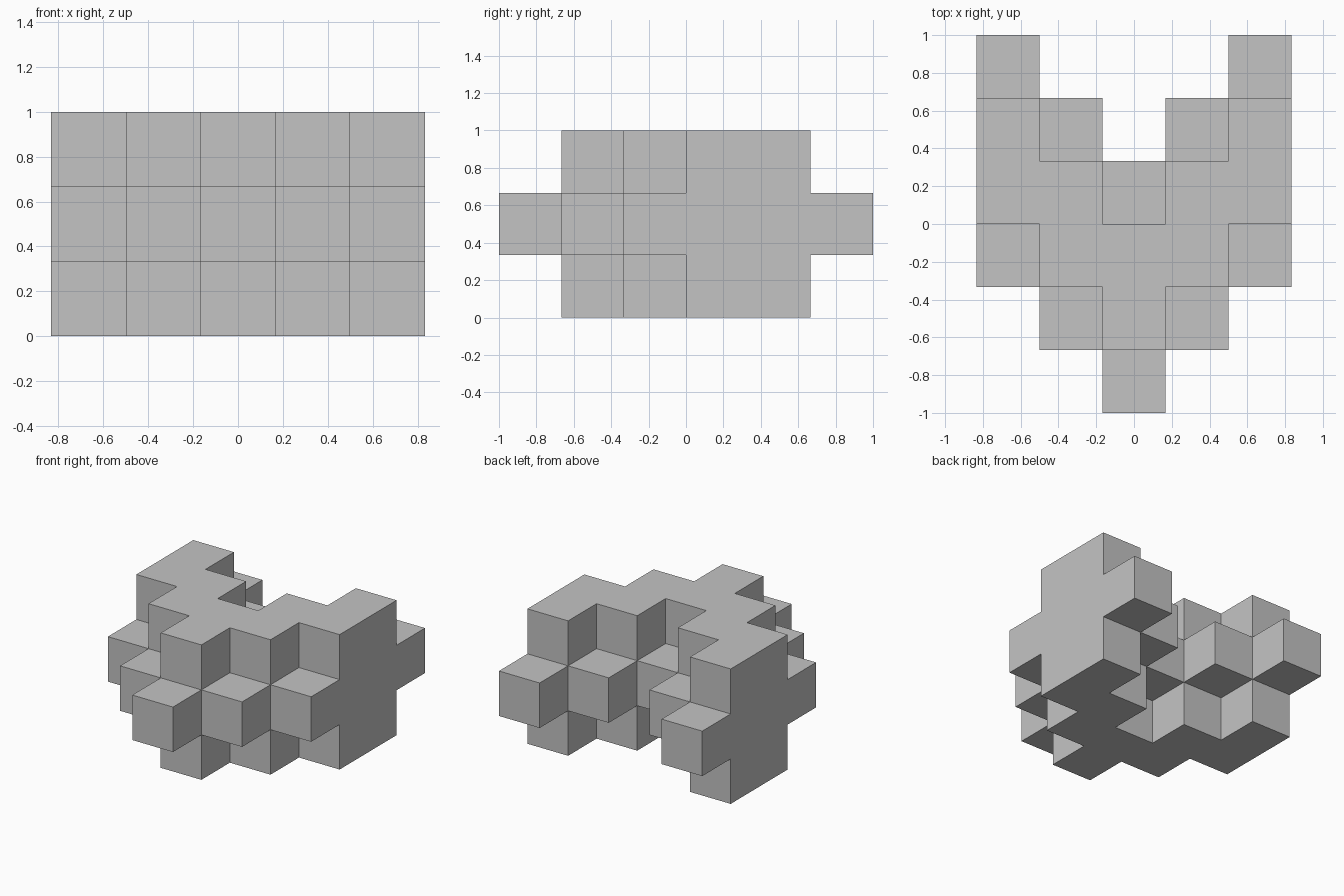
import bpy, bmesh
from mathutils import Vector

if "Cube" in bpy.data.objects:
    bpy.data.objects.remove(bpy.data.objects["Cube"])

U = 1 / 3  # edge length of one cube

# Stepped chevron: each column steps back by one cube per step away from the centre.
# The middle layer is four cubes deep, the top and bottom layers two.
cells = set()
for x in range(-2, 3):
    for z, start, depth in ((0, -2, 2), (1, -3, 4), (2, -2, 2)):
        for y in range(start + abs(x), start + abs(x) + depth):
            cells.add((x, y, z))

# Outer skin: only cube faces without a neighbour
bm = bmesh.new()
for cell in cells:
    centre = Vector((cell[0], cell[1] + 0.5, cell[2] + 0.5))
    for axis in range(3):
        for sign in (-1, 1):
            neighbour = list(cell)
            neighbour[axis] += sign
            if tuple(neighbour) in cells:
                continue
            corners = []
            for a, b in ((-1, -1), (1, -1), (1, 1), (-1, 1)):
                p = centre.copy()
                p[axis] += sign * 0.5
                p[(axis + 1) % 3] += a * 0.5
                p[(axis + 2) % 3] += b * 0.5
                corners.append(bm.verts.new(p * U))
            bm.faces.new(corners if sign > 0 else corners[::-1])

# Weld the skin and merge coplanar squares into clean flat faces
bmesh.ops.remove_doubles(bm, verts=bm.verts[:], dist=0.001)
bmesh.ops.dissolve_limit(bm, angle_limit=0.01, verts=bm.verts[:], edges=bm.edges[:])

mesh = bpy.data.meshes.new("stepped_chevron_block")
bm.to_mesh(mesh)
bm.free()

# Single plain grey
grey = bpy.data.materials.new("light grey")
grey.diffuse_color = (0.55, 0.55, 0.55, 1)
grey.use_nodes = True
grey.node_tree.nodes["Principled BSDF"].inputs["Base Color"].default_value = grey.diffuse_color
mesh.materials.append(grey)

block = bpy.data.objects.new("stepped_chevron_block", mesh)
bpy.context.collection.objects.link(block)
